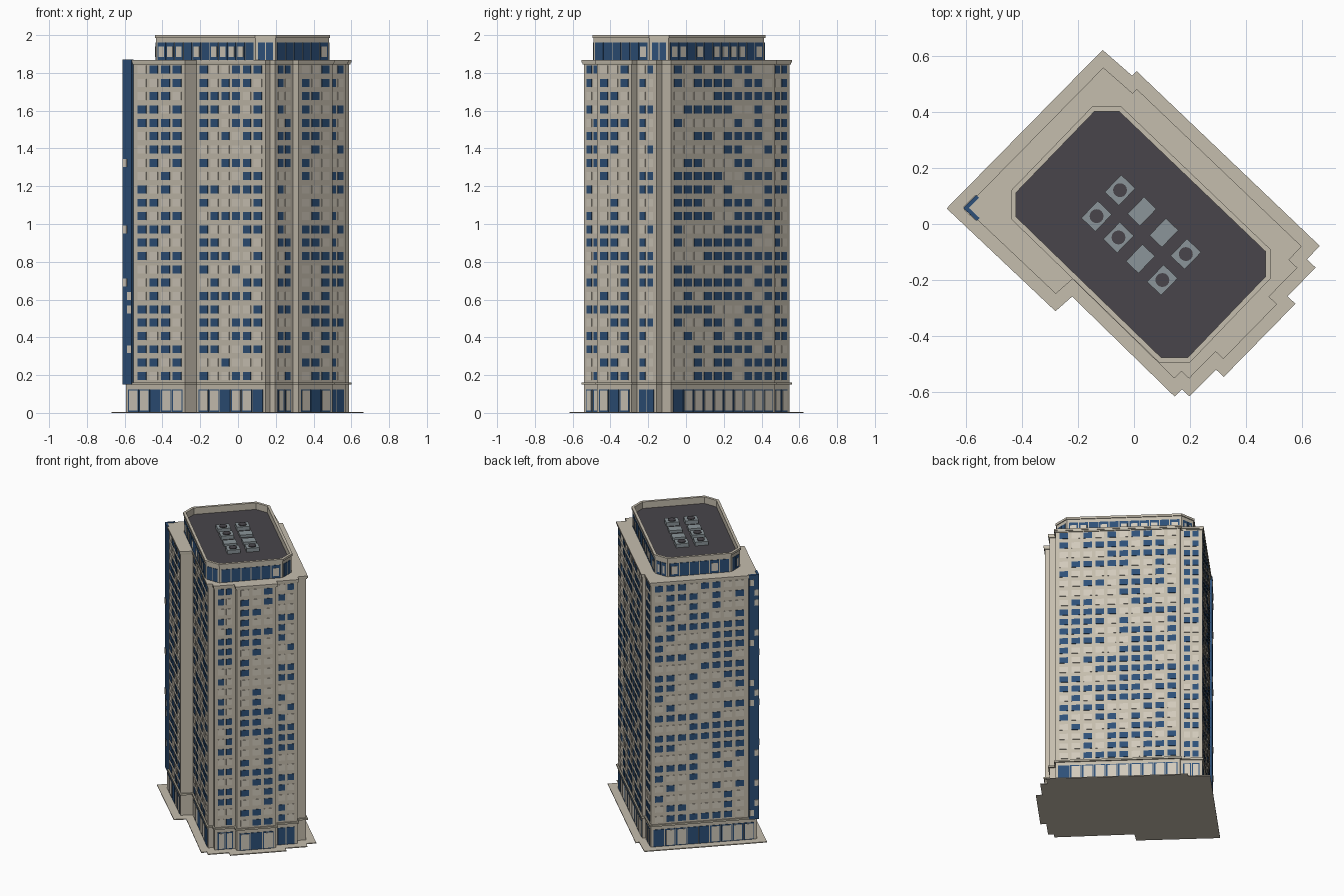
import bpy, bmesh, math, random
from mathutils import Vector

if "Cube" in bpy.data.objects:
    bpy.data.objects.remove(bpy.data.objects["Cube"])
random.seed(4)

def mat(name, c):
    m = bpy.data.materials.new(name)
    m.diffuse_color = (*c, 1)
    m.use_nodes = True
    m.node_tree.nodes["Principled BSDF"].inputs["Base Color"].default_value = m.diffuse_color
    return m

STONE = mat("stone", (0.56, 0.51, 0.42))
TRIM = mat("trim", (0.50, 0.46, 0.37))
BLIND = mat("blind", (0.64, 0.59, 0.50))
BLUE = mat("blue_glass", (0.026, 0.08, 0.19))
DARK = mat("roofing", (0.065, 0.06, 0.07))
METAL = mat("metal", (0.26, 0.30, 0.32))

def finish(bm, name, m):
    bmesh.ops.recalc_face_normals(bm, faces=bm.faces)
    me = bpy.data.meshes.new(name)
    bm.to_mesh(me)
    bm.free()
    me.materials.append(m)
    ob = bpy.data.objects.new(name, me)
    bpy.context.collection.objects.link(ob)
    return ob

def offset(poly, d):
    """Offset a counter-clockwise outline outward by d."""
    out, n = [], len(poly)
    for i in range(n):
        a, b, c = (Vector(poly[(i + k) % n]) for k in (-1, 0, 1))
        e, f = (b - a).normalized(), (c - b).normalized()
        n1, n2 = Vector((e.y, -e.x)), Vector((f.y, -f.x))
        out.append(tuple(b + (n1 + n2) * d / (1 + n1.dot(n2))))
    return out

def prism(name, poly, z0, z1, m):
    bm = bmesh.new()
    lo = [bm.verts.new((*p, z0)) for p in poly]
    hi = [bm.verts.new((*p, z1)) for p in poly]
    bm.faces.new(lo[::-1])
    bm.faces.new(hi)
    for i in range(len(poly)):
        j = (i + 1) % len(poly)
        bm.faces.new((lo[i], lo[j], hi[j], hi[i]))
    return finish(bm, name, m)

def ring(name, outer, inner, z0, z1, m):
    bm = bmesh.new()
    loops = [[bm.verts.new((*p, z)) for p in poly]
             for poly, z in ((outer, z0), (outer, z1), (inner, z1), (inner, z0))]
    n = len(outer)
    for k in range(4):
        a, b = loops[k], loops[(k + 1) % 4]
        for i in range(n):
            j = (i + 1) % n
            bm.faces.new((a[i], a[j], b[j], b[i]))
    return finish(bm, name, m)

def panel(bm, a, b, s0, s1, z0, z1, d):
    """Thin slab on wall a-b between distances s0 and s1, standing out by d."""
    a, b = Vector(a), Vector(b)
    e = (b - a).normalized()
    n = Vector((e.y, -e.x))
    v = [bm.verts.new((*(a + e * s + n * o), z))
         for o in (0, d) for s, z in ((s0, z0), (s1, z0), (s1, z1), (s0, z1))]
    bm.faces.new(v[4:])
    for i in range(4):
        j = (i + 1) % 4
        bm.faces.new((v[i], v[j], v[4 + j], v[4 + i]))

# Footprint at cornice line, counter-clockwise from the west corner
plan = [(-.605, .057), (-.28, -.25), (-.22, -.197), (.145, -.553), (.17, -.528),
        (.197, -.553), (.292, -.457), (.32, -.483), (.512, -.287), (.483, -.26),
        (.585, -.157), (.555, -.128), (.6, -.08), (.01, .483), (-.005, .468), (-.11, .56)]
walls = offset(plan, -.009)
columns = {0: 4, 2: 6, 5: 2, 7: 3, 9: 2, 12: 10, 14: 2, 15: 8}
ROWS, Z0, PITCH = 24, .196, .0705

prism("pavement", offset(plan, .046), 0, .006, STONE)
prism("tower_walls", walls, .004, 1.858, STONE)
prism("ground_floor_band", plan, .15, .162, TRIM)
prism("roof_cornice", plan, 1.855, 1.868, STONE)
ring("cornice_moulding", offset(plan, -.003), offset(plan, -.02), 1.845, 1.856, TRIM)

# Windows: blue panes, some with closed blinds
glass, blinds, shop, shop_panels = (bmesh.new() for _ in range(4))
for i, n in columns.items():
    a, b = walls[i], walls[(i + 1) % len(walls)]
    L = (Vector(b) - Vector(a)).length
    start = .075 if i == 0 else .015
    end = L - (.075 if i == 15 else .015)
    p = (end - start) / n
    w = min(p * .72, .066)
    for c in range(n):
        s = start + p * (c + .5)
        for r in range(ROWS):
            z = Z0 + r * PITCH
            bm = glass if random.random() < .62 else blinds
            panel(bm, a, b, s - w / 2, s + w / 2, z - .021, z + .021, .003)
    # Ground floor bays
    m = n + 1 if i in (0, 15) else n
    p = (L - .03) / m
    for c in range(m):
        s = .015 + p * c
        panel(shop, a, b, s + .003, s + p - .003, .006, .125, .003)
        if random.random() < .78:
            panel(shop_panels, a, b, s + .011, s + p - .008, .012, .118, .005)
finish(glass, "windows", BLUE)
finish(blinds, "window_blinds", BLIND)
finish(shop, "ground_floor_glazing", BLUE)
finish(shop_panels, "ground_floor_panels", BLIND)

# Glazed strip wrapping the west corner
tip = Vector(plan[0])
u = (Vector(plan[1]) - tip).normalized()
v = (Vector(plan[-1]) - tip).normalized()
o = tip - (u + v) * .004
arm = .066
strip = [tuple(q) for q in (o, o + u * arm, o + u * arm + v * .014,
                            o + (u + v) * .014, o + v * arm + u * .014, o + v * arm)]
prism("corner_glazing", strip, .15, 1.872, BLUE)
bm = bmesh.new()
for r in range(ROWS):
    z = Z0 + r * PITCH
    for a, b in ((strip[0], strip[1]), (strip[5], strip[0])):
        if random.random() < .4:
            s = random.choice((.004, .034))
            panel(bm, a, b, s, s + .028, z - .021, z + .021, .003)
finish(bm, "corner_blinds", BLIND)

# Set-back penthouse with parapet
pent = [(-.44, .12), (-.44, .018), (.09, -.496), (.2, -.496),
        (.488, -.196), (.488, -.09), (-.045, .42), (-.15, .42)]
body = offset(pent, -.006)
inner = offset(pent, -.018)
prism("penthouse_walls", body, 1.866, 1.95, STONE)
prism("penthouse_roof", inner, 1.948, 1.954, DARK)
ring("penthouse_parapet", body, inner, 1.948, 1.99, STONE)
ring("parapet_cap", pent, inner, 1.985, 2.0, STONE)
glass, blinds = bmesh.new(), bmesh.new()
for i, n in enumerate((2, 11, 2, 6, 2, 11, 2, 6)):
    a, b = body[i], body[(i + 1) % 8]
    p = ((Vector(b) - Vector(a)).length - .02) / n
    for c in range(n):
        s = .01 + p * c
        panel(glass, a, b, s + .003, s + p - .003, 1.869, 1.96, .003)
        if random.random() < .5:
            panel(blinds, a, b, s + .012, s + p - .012, 1.885, 1.94, .005)
finish(glass, "penthouse_windows", BLUE)
finish(blinds, "penthouse_blinds", BLIND)

# Rooftop cooling units: two rows of four, some with fans
for k, (x0, y0, fans) in enumerate(((-.05, .121, (1, 0, 0, 1)), (-.134, .028, (1, 1, 0, 1)))):
    for c in range(4):
        x, y = x0 + .0785 * c, y0 - .0762 * c
        h = .028 if fans[c] else .02
        bpy.ops.mesh.primitive_cube_add(size=1, location=(x, y, 1.952 + h / 2),
                                        rotation=(0, 0, math.radians(46)))
        ob = bpy.context.object
        ob.name = f"cooling_unit_{k}_{c}"
        ob.scale = (.085, .07, h) if fans[c] else (.085, .062, h)
        ob.data.materials.append(METAL)
        if fans[c]:
            bpy.ops.mesh.primitive_cylinder_add(vertices=16, radius=.025, depth=.006,
                                                location=(x, y, 1.952 + h + .002))
            bpy.context.object.name = f"cooling_fan_{k}_{c}"
            bpy.context.object.data.materials.append(DARK)
